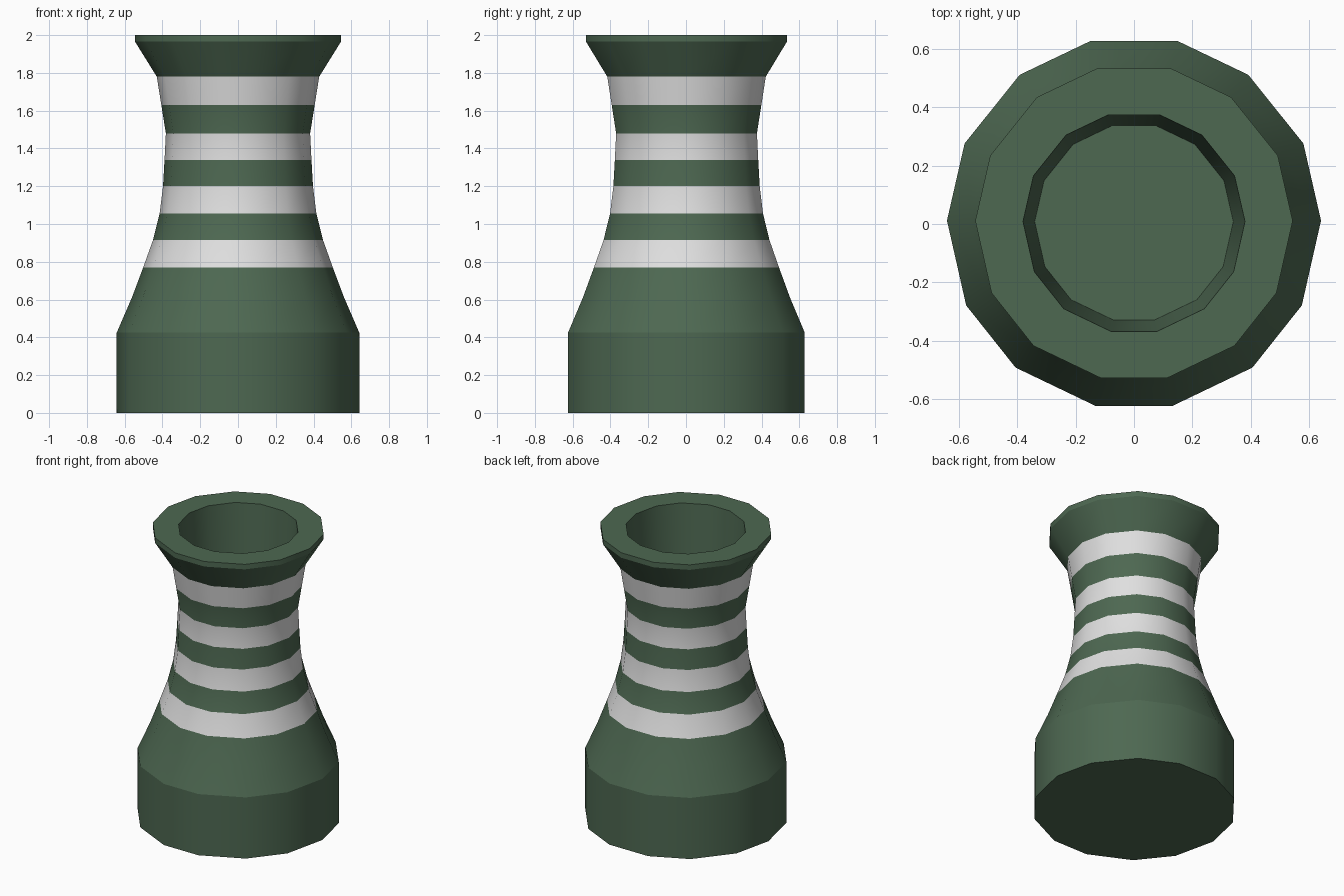
import bpy, bmesh, math

if "Cube" in bpy.data.objects:
    bpy.data.objects.remove(bpy.data.objects["Cube"])

def material(name, rgb):
    m = bpy.data.materials.new(name)
    m.diffuse_color = (*rgb, 1)
    m.use_nodes = True
    m.node_tree.nodes["Principled BSDF"].inputs["Base Color"].default_value = m.diffuse_color
    return m

# Slightly uneven 14-sided outline, mirrored left to right
half = [-78.1, -50.7, -26.2, 0.7, 25.1, 52.3, 76.6]
angles = [math.radians(a) for a in half + [180 - a for a in reversed(half)]]
n = len(angles)

# Profile (radius, height): outside from the base up, over the rim, down the hole
profile = [(.642, 0), (.642, .425), (.562, .61), (.502, .77), (.450, .915),
           (.415, 1.055), (.397, 1.2), (.389, 1.34), (.382, 1.48),
           (.406, 1.63), (.430, 1.78), (.545, 1.965), (.545, 2.0),
           (.381, 2.0), (.341, 1.4)]
white_bands = {3, 5, 7, 9}           # profile segments painted white
sharp_rings = {0, 1, 10, 11, 12, 13, 14}  # creased rings

bm = bmesh.new()
rings = [[bm.verts.new((r * math.cos(a), r * math.sin(a) + .004, z)) for a in angles]
         for r, z in profile]

# Side walls, rim and hole wall
for i in range(len(rings) - 1):
    lo, hi = rings[i], rings[i + 1]
    for k in range(n):
        j = (k + 1) % n
        f = bm.faces.new((lo[k], lo[j], hi[j], hi[k]))
        f.smooth = True
        f.material_index = int(i in white_bands)

# Underside and floor of the hole
bm.faces.new(list(reversed(rings[0])))
bm.faces.new(rings[-1])

# Creases
for i in sharp_rings:
    for k in range(n):
        bm.edges.get((rings[i][k], rings[i][(k + 1) % n])).smooth = False

mesh = bpy.data.meshes.new("striped_tower")
bm.to_mesh(mesh)
bm.free()
mesh.materials.append(material("dark green", (.075, .138, .083)))
mesh.materials.append(material("off white", (.74, .74, .74)))
tower = bpy.data.objects.new("striped_tower", mesh)
bpy.context.collection.objects.link(tower)
